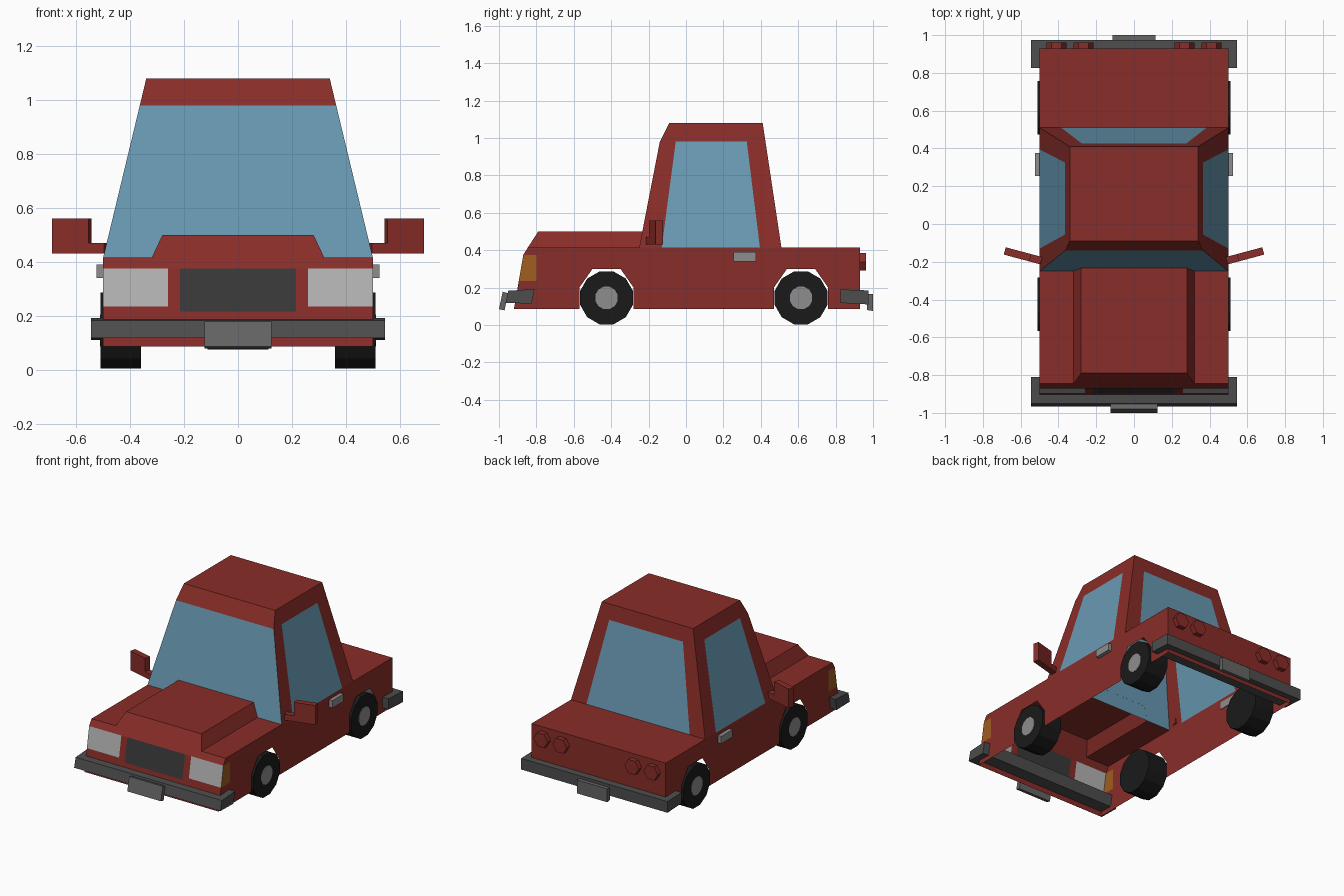
import bpy, bmesh, math
from mathutils import Matrix, Vector

if "Cube" in bpy.data.objects:
    bpy.data.objects.remove(bpy.data.objects["Cube"])


def material(name, r, g, b):
    m = bpy.data.materials.new(name)
    m.diffuse_color = (r, g, b, 1)
    m.use_nodes = True
    m.node_tree.nodes["Principled BSDF"].inputs["Base Color"].default_value = m.diffuse_color
    return m


RED = material("red_paint", .25, .026, .021)
GLASS = material("glass", .14, .32, .45)
LAMP = material("lamp", .45, .45, .45)
DARK = material("grille_black", .04, .04, .04)
ORANGE = material("indicator_orange", .36, .11, .015)
RUBBER = material("rubber", .01, .01, .01)
BUMPER = material("bumper_grey", .075, .075, .075)
METAL = material("metal", .27, .27, .27)
PLATE = material("plate_grey", .13, .13, .13)


def finish(name, bm, mats):
    bmesh.ops.remove_doubles(bm, verts=bm.verts, dist=.0005)
    bmesh.ops.recalc_face_normals(bm, faces=bm.faces)
    me = bpy.data.meshes.new(name)
    bm.to_mesh(me)
    bm.free()
    for m in mats:
        me.materials.append(m)
    ob = bpy.data.objects.new(name, me)
    bpy.context.collection.objects.link(ob)
    return ob


def shell(name, faces):
    """Surface from (points, material) polygons."""
    bm = bmesh.new()
    mats = []
    for pts, m in faces:
        if m not in mats:
            mats.append(m)
        f = bm.faces.new([bm.verts.new(p) for p in pts])
        f.material_index = mats.index(m)
    return finish(name, bm, mats)


def prism(name, profile, matrix, depth, mat):
    """Extrude a 2D profile along local z, then place it."""
    bm = bmesh.new()
    f = bm.faces.new([bm.verts.new((u, v, 0)) for u, v in profile])
    r = bmesh.ops.extrude_face_region(bm, geom=[f])
    vs = [g for g in r["geom"] if isinstance(g, bmesh.types.BMVert)]
    bmesh.ops.translate(bm, verts=vs, vec=(0, 0, depth))
    bm.transform(matrix)
    return finish(name, bm, [mat])


def ngon(n, r, phase=0):
    return [(r * math.cos(math.tau * i / n + phase), r * math.sin(math.tau * i / n + phase))
            for i in range(n)]


# profile axes (y, z), extruded along +x / profile axes (z, x), extruded along +y
ALONG_X = Matrix(((0, 0, 1, 0), (1, 0, 0, 0), (0, 1, 0, 0), (0, 0, 0, 1)))
ALONG_Y = Matrix(((0, 1, 0, 0), (0, 0, 1, 0), (1, 0, 0, 0), (0, 0, 0, 1)))
AXLES = (-.425, .615)
LOW, DECK, ROOF = .085, .415, 1.08


def front_y(z):
    return -.92 + .05 * (z - LOW) / .29


def side_x(z):
    return .5 - .16 * (z - DECK) / (ROOF - DECK)


def rear_y(z):
    return .51 - .1 * (z - DECK) / (ROOF - DECK)


# Lower body: side panels with wheel arches and corner indicators
body = []
outline = [(.93, LOW), (.93, DECK), (.51, DECK), (-.25, DECK), (-.845, DECK), (-.87, .375),
           (-.8, .375), (-.8, .235), (front_y(.235), .235), (-.92, LOW)]
for y in AXLES:
    outline += [(y + a, z) for a, z in
                ((-.145, LOW), (-.145, .2), (-.075, .3), (.075, .3), (.145, .2), (.145, LOW))]
for s in (-.5, .5):
    body.append(([(s, y, z) for y, z in outline], RED))
    body.append(([(s, y, z) for y, z in outline[5:9]], ORANGE))

# Front panel grid: headlamps and grille
cols = (-.5, -.26, -.215, .215, .26, .5)
rows = (LOW, .215, .235, .375)
for i, (a, b) in enumerate(zip(cols, cols[1:])):
    for j, (c, d) in enumerate(zip(rows, rows[1:])):
        m = RED
        if i == 2 and j >= 1:
            m = DARK
        elif i in (0, 4) and j == 2:
            m = LAMP
        body.append(([(a, front_y(c), c), (b, front_y(c), c), (b, front_y(d), d), (a, front_y(d), d)], m))


def strip(y0, z0, y1, z1, w0=.5, w1=.5, m=RED):
    body.append(([(-w0, y0, z0), (w0, y0, z0), (w1, y1, z1), (-w1, y1, z1)], m))


# Tail, boot deck, bonnet lip and raised bonnet
strip(.93, LOW, .93, DECK)
strip(.93, DECK, .51, DECK)
strip(-.87, .375, -.845, DECK)
strip(-.845, DECK, -.79, .5, .32, .28)
strip(-.79, .5, -.233, .5, .28, .28)
for s in (-1, 1):
    body.append(([(s * x, y, DECK) for x, y in ((.5, -.845), (.32, -.845), (.32, -.25), (.5, -.25))], RED))
    body.append(([(s * .32, -.845, DECK), (s * .32, -.25, DECK), (s * .28, -.233, .5), (s * .28, -.79, .5)], RED))

# Cabin: windscreen, brow, roof
strip(-.25, DECK, -.14, .98, .5, side_x(.98), GLASS)
strip(-.14, .98, -.09, ROOF, side_x(.98), .34)
strip(-.09, ROOF, .41, ROOF, .34, .34)

# Cabin sides and rear: U-shaped frame around each window
for s in (-1, 1):
    win = [(-.13, DECK), (-.055, .98), (.325, .98), (.395, DECK)]
    frame = [(.51, DECK), (.41, ROOF), (-.09, ROOF), (-.14, .98), (-.25, DECK)]
    for pts, m in ((win, GLASS), (win + frame, RED)):
        body.append(([(s * side_x(z), y, z) for y, z in pts], m))
win = [(-.385, DECK), (-.275, .98), (.275, .98), (.385, DECK)]
frame = [(.5, DECK), (.34, ROOF), (-.34, ROOF), (-.5, DECK)]
for pts, m in ((win, GLASS), (win + frame, RED)):
    body.append(([(x, rear_y(z), z) for x, z in pts], m))
shell("car_body", body)

# Bumpers and number plates
for name, prof, half, mat in (
        ("front_bumper", [(-.965, .118), (-.95, .183), (-.81, .192), (-.825, .115)], .545, BUMPER),
        ("rear_bumper", [(.825, .118), (.825, .19), (.975, .185), (.975, .11)], .545, BUMPER),
        ("front_plate", [(-1, .085), (-.98, .178), (-.952, .17), (-.97, .078)], .125, PLATE),
        ("rear_plate", [(.968, .08), (.968, .165), (1, .165), (1, .075)], .113, PLATE)):
    prism(name, prof, Matrix.Translation((-half, 0, 0)) @ ALONG_X, 2 * half, mat)

# Pieces repeated on both sides
for s, side in ((-1, "left"), (1, "right")):
    flip = Matrix.Diagonal((s, 1, 1, 1))
    for y, end in zip(AXLES, ("front", "rear")):
        prism(f"{end}_{side}_tyre", ngon(12, .146, math.pi / 12),
              flip @ Matrix.Translation((.36, y, .145)) @ ALONG_X, .15, RUBBER)
        prism(f"{end}_{side}_hub", ngon(12, .062, math.pi / 12),
              flip @ Matrix.Translation((.505, y, .145)) @ ALONG_X, .007, METAL)
    for i, x in enumerate((.268, .41)):
        prism(f"tail_lamp_{side}_{i + 1}", ngon(6, .053, math.pi / 6 * 3),
              flip @ Matrix.Translation((x, .925, .338)) @ ALONG_Y, .037, RED)
    prism(f"{side}_door_handle", [(.255, .34), (.375, .34), (.375, .39), (.255, .39)],
          flip @ Matrix.Translation((.495, 0, 0)) @ ALONG_X, .03, METAL)
    # Wing mirror: L-shaped profile swung back a little
    arm = [(0, 0), (.2, 0), (.2, .13), (.06, .13), (.06, .04), (0, .04)]
    prism(f"{side}_mirror", arm,
          flip @ Matrix.Translation((.486, -.175, .43)) @ Matrix.Rotation(math.radians(15), 4, 'Z')
          @ Matrix.Rotation(math.radians(90), 4, 'X'), .04, RED)
